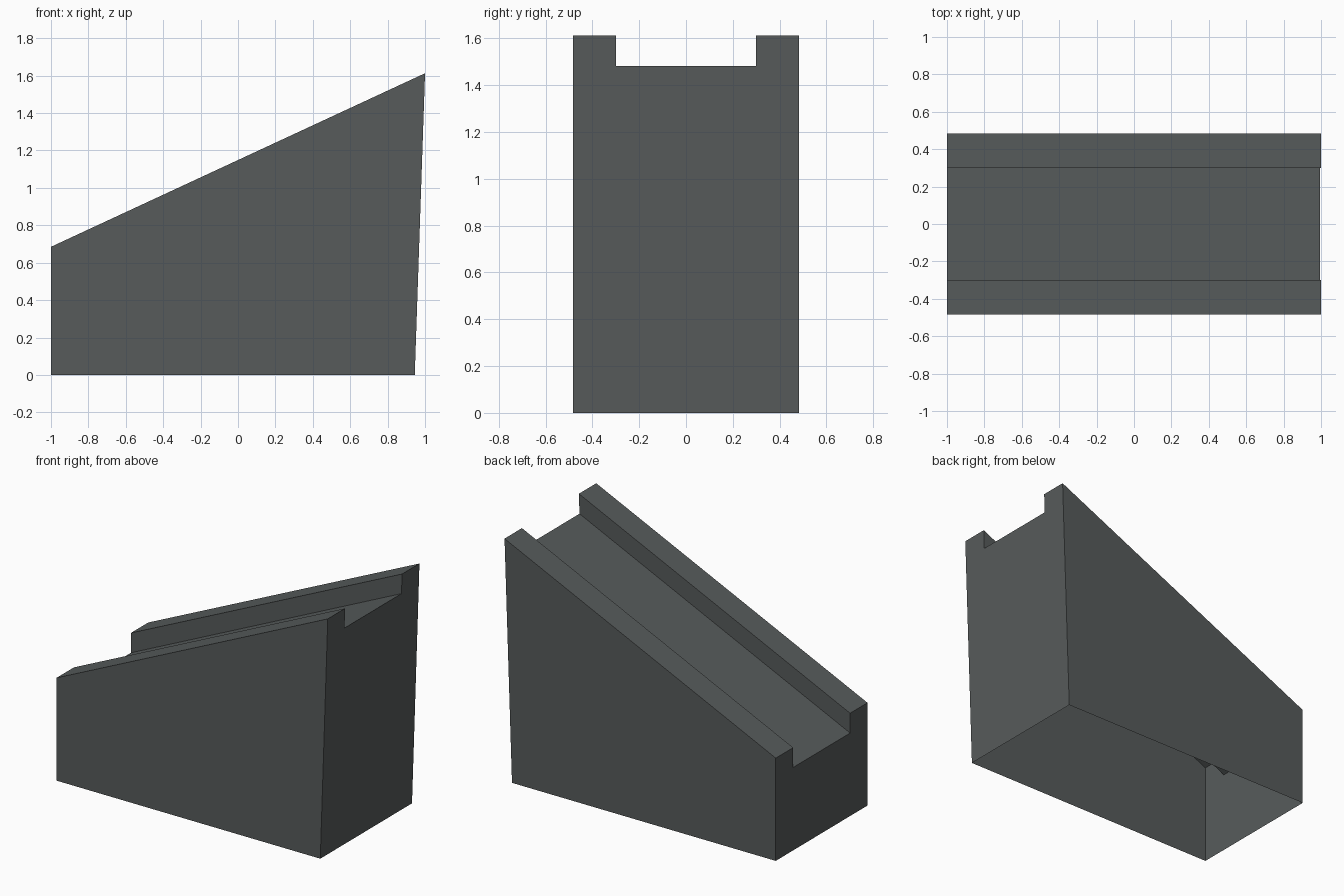
import bpy, bmesh

if "Cube" in bpy.data.objects:
    bpy.data.objects.remove(bpy.data.objects["Cube"])

# Dark grey material for the whole part
mat = bpy.data.materials.new("dark_grey")
mat.diffuse_color = (0.095, 0.105, 0.105, 1)
mat.use_nodes = True
mat.node_tree.nodes["Principled BSDF"].inputs["Base Color"].default_value = mat.diffuse_color

HALF_W, GROOVE, DEPTH = 0.483, 0.30, 0.132


def section(x_bottom, x_top, z_top):
    """Grooved end outline, leaning from x_bottom at the base to x_top."""
    half = [(HALF_W, 0), (HALF_W, z_top), (GROOVE, z_top), (GROOVE, z_top - DEPTH)]
    outline = half + [(-y, z) for y, z in reversed(half)]
    return [(x_bottom + (x_top - x_bottom) * z / z_top, y, z) for y, z in outline]


# Sloped wedge shell with a channel along the top, open underneath
bm = bmesh.new()
low = [bm.verts.new(p) for p in section(-1, -1, 0.685)]
high = [bm.verts.new(p) for p in section(0.945, 1, 1.613)]
for i in range(7):
    bm.faces.new((low[i], low[i + 1], high[i + 1], high[i]))
bm.faces.new(low)
bm.faces.new(high)
bmesh.ops.recalc_face_normals(bm, faces=bm.faces)
# Make sure the shell faces outwards
bm.faces.ensure_lookup_table()
if bm.faces[0].normal.y < 0:
    bmesh.ops.reverse_faces(bm, faces=bm.faces)

mesh = bpy.data.meshes.new("grooved_wedge")
bm.to_mesh(mesh)
bm.free()
mesh.materials.append(mat)
obj = bpy.data.objects.new("grooved_wedge", mesh)
bpy.context.collection.objects.link(obj)
